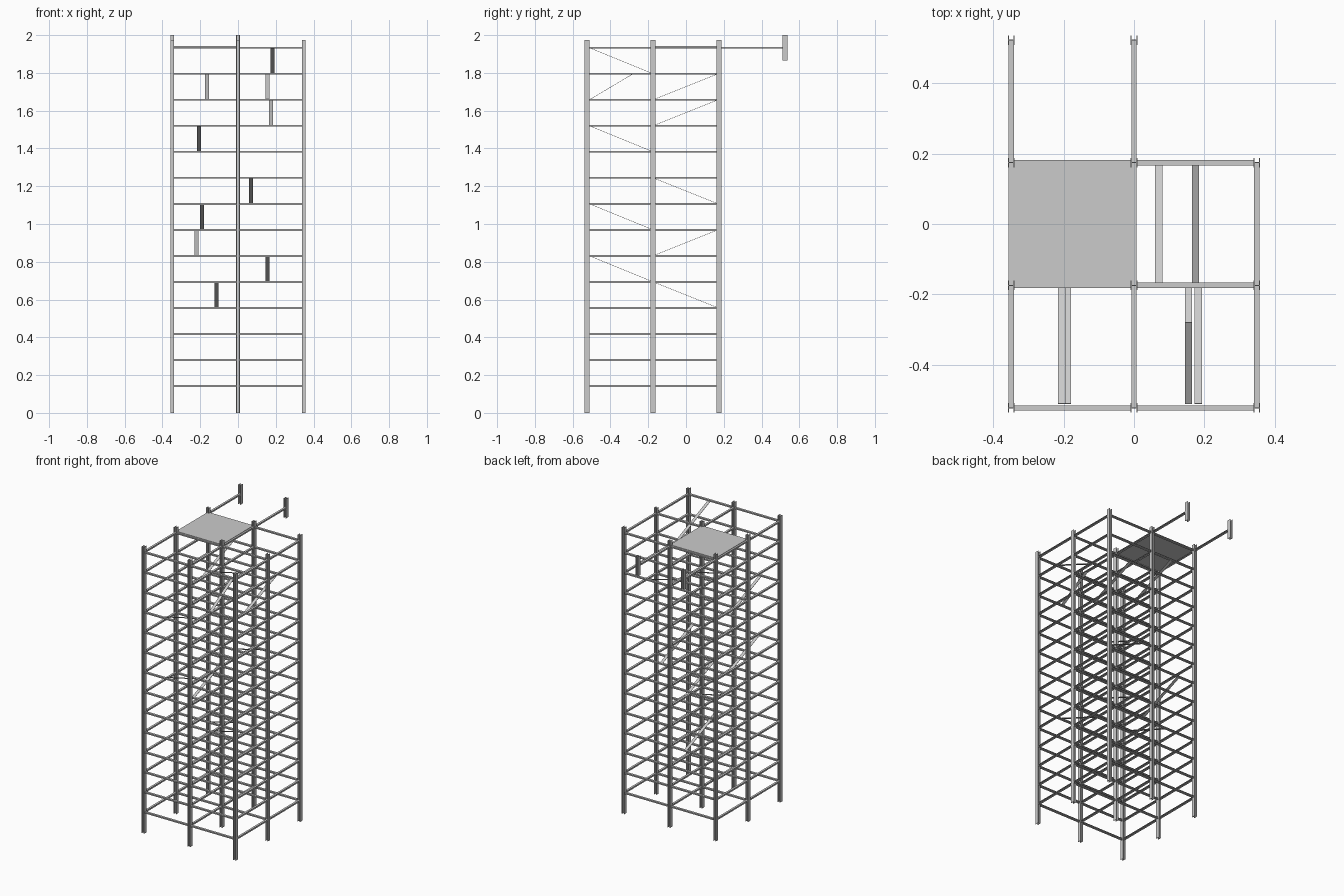
import bpy, math
from mathutils import Vector, Matrix

if "Cube" in bpy.data.objects:
    bpy.data.objects.remove(bpy.data.objects["Cube"])

P = 0.349                                   # bay size
XS = [-P, 0.0, P]
YS = [-1.5 * P, -0.5 * P, 0.5 * P]
LEVELS = [0.143 + 0.1377 * i for i in range(14)]
TOP = LEVELS[-1]
POST_H = 1.974


def mesh_object(name, verts, faces):
    me = bpy.data.meshes.new(name)
    me.from_pydata(verts, [], faces)
    ob = bpy.data.objects.new(name, me)
    bpy.context.collection.objects.link(ob)
    return ob


def i_section(w, d, tf, tw):
    """H outline: flanges at +-w/2 running along d, joined by a thin web."""
    a, b, c, e = w / 2, d / 2, w / 2 - tf, tw / 2
    return [(-a, -b), (-c, -b), (-c, -e), (c, -e), (c, -b), (a, -b),
            (a, b), (c, b), (c, e), (-c, e), (-c, b), (-a, b)]


def extrude(name, profile, start, end, u, v):
    """Sweep a profile (axes u, v) straight from start to end."""
    s, t, u, v = Vector(start), Vector(end), Vector(u), Vector(v)
    n = len(profile)
    verts = [p + u * a + v * b for p in (s, t) for a, b in profile]
    faces = [(i, (i + 1) % n, (i + 1) % n + n, i + n) for i in range(n)]
    faces += [tuple(range(n))[::-1], tuple(range(n, 2 * n))]
    ob = mesh_object(name, verts, faces)
    if u.cross(v).dot(t - s) < 0:
        ob.data.flip_normals()
    return ob


X, Y, Z = (1, 0, 0), (0, 1, 0), (0, 0, 1)
POST = i_section(0.019, 0.027, 0.003, 0.003)
BEAM = i_section(0.010, 0.015, 0.002, 0.003)

# columns
for x in XS:
    for y in YS:
        extrude("column", POST, (x, y, 0), (x, y, POST_H), X, Y)

# floor beams in both directions on every level
for z in LEVELS:
    for y in YS:
        for x in XS[:2]:
            extrude("cross_beam", BEAM, (x + 0.0095, y, z), (x + P - 0.0095, y, z), Z, Y)
    for x in XS:
        for y in YS[:2]:
            extrude("side_beam", BEAM, (x, y + 0.0015, z), (x, y + P - 0.0015, z), Z, X)

# roof deck over the back left bay
q = 0.003
extrude("roof_deck", [(-P + 0.005, YS[1] + 0.005), (-0.005, YS[1] + 0.005),
                      (-0.005, YS[2] - 0.005), (-P + 0.005, YS[2] - 0.005)],
        (0, 0, TOP + 0.002), (0, 0, TOP + 0.008), X, Y)

# two outrigger arms with short hanging posts
for x in XS[:2]:
    extrude("outrigger_arm", BEAM, (x, YS[2], TOP), (x, 1.5 * P, TOP), Z, X)
    extrude("outrigger_post", POST, (x, 1.5 * P, 1.866), (x, 1.5 * P, 2.0), X, Y)

# sloping planks: x, start y, end y, start level, end level
A, B, C = YS[0] + 0.012, YS[1], YS[2] - 0.005
PLANKS = [(0.183, A, B, 13, 12), (0.155, A, -0.28, 11, 12), (-0.163, B, C, 11, 12),
          (0.175, B, C, 10, 11), (-0.206, A, B, 10, 9), (0.070, B, C, 8, 7),
          (-0.190, A, B, 7, 6), (-0.220, B, C, 5, 6), (0.155, A, B, 5, 4),
          (-0.115, B, C, 4, 3)]
FLAT = [(-0.0105, -0.001), (0.0105, -0.001), (0.0105, 0.001), (-0.0105, 0.001)]
for x, y0, y1, l0, l1 in PLANKS:
    s, e = Vector((x, y0, LEVELS[l0])), Vector((x, y1, LEVELS[l1]))
    n = Vector(X).cross((e - s).normalized())
    extrude("ramp_plank", FLAT, s, e, X, n)
